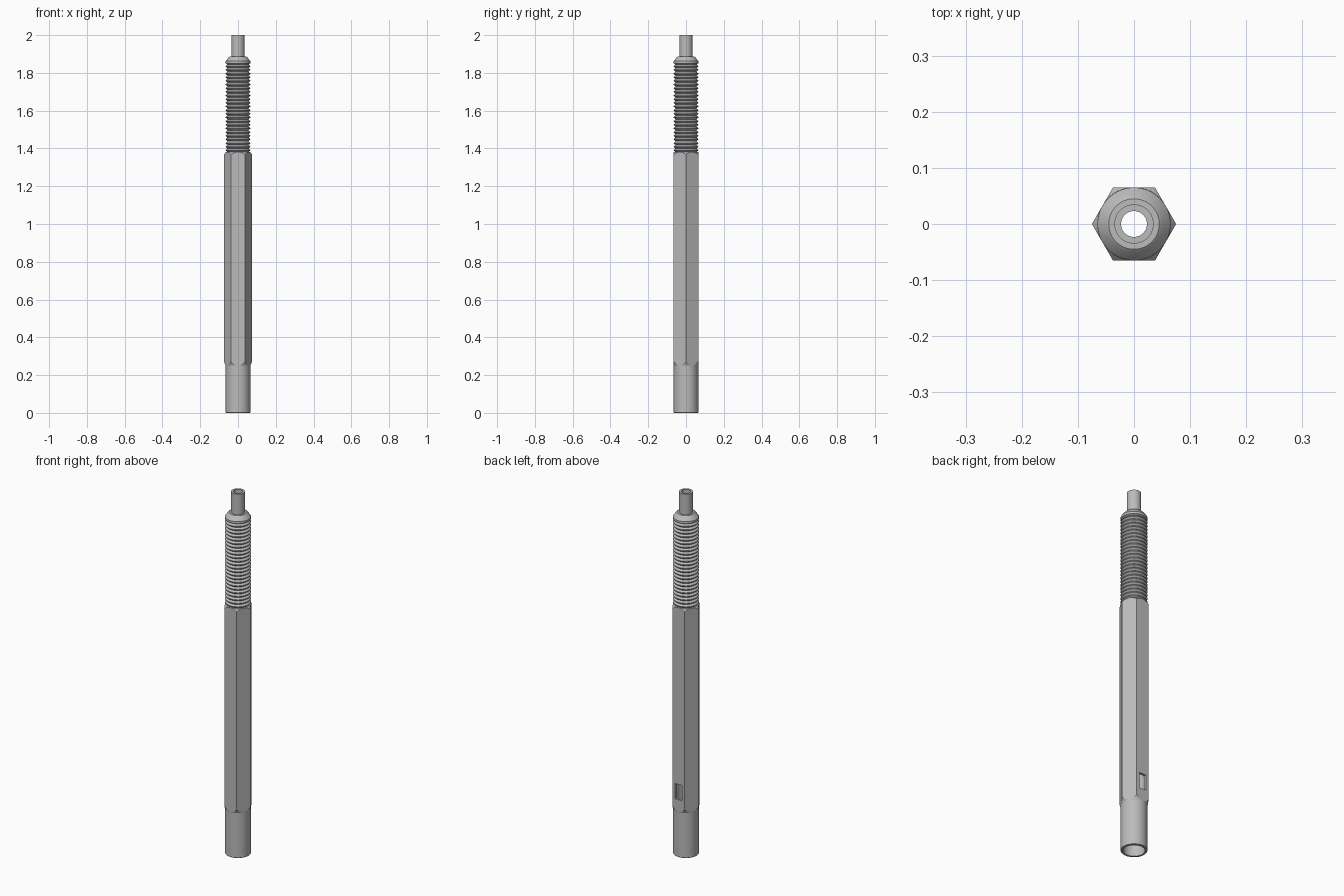
import bpy, bmesh, math

cube = bpy.data.objects.get("Cube")
if cube:
    bpy.data.objects.remove(cube, do_unlink=True)

steel = bpy.data.materials.new("grey steel")
steel.use_nodes = True
COLOUR = (0.5, 0.5, 0.5, 1)
steel.diffuse_color = COLOUR
steel.node_tree.nodes["Principled BSDF"].inputs["Base Color"].default_value = COLOUR

R = 0.065          # sleeve, thread crest and hexagon flat radius
CORNER = R / math.cos(math.pi / 6)
HEX_LOW, HEX_HIGH = 0.25, 1.38
WIDE_BORE, NARROW_BORE = 0.053, 0.023


def make_object(name, bm):
    bmesh.ops.recalc_face_normals(bm, faces=bm.faces[:])
    mesh = bpy.data.meshes.new(name)
    bm.to_mesh(mesh)
    bm.free()
    mesh.materials.append(steel)
    obj = bpy.data.objects.new(name, mesh)
    bpy.context.collection.objects.link(obj)
    return obj


def activate(obj):
    bpy.ops.object.select_all(action="DESELECT")
    obj.select_set(True)
    bpy.context.view_layer.objects.active = obj


def smooth(obj, degrees):
    activate(obj)
    bpy.ops.object.shade_smooth_by_angle(angle=math.radians(degrees))


def lathe(name, profile, sides=64):
    """Revolve a closed (radius, height) outline around z."""
    bm = bmesh.new()
    rings = []
    for i in range(sides):
        a = 2 * math.pi * i / sides
        rings.append([bm.verts.new((r * math.cos(a), r * math.sin(a), z)) for r, z in profile])
    n = len(profile)
    for i in range(sides):
        a, b = rings[i], rings[(i + 1) % sides]
        for j in range(n):
            k = (j + 1) % n
            bm.faces.new((a[j], b[j], b[k], a[k]))
    return make_object(name, bm)


def cylinder(name, radius, low, high, sides=64, top_radius=None):
    bm = bmesh.new()
    bmesh.ops.create_cone(bm, cap_ends=True, segments=sides, radius1=radius,
                          radius2=radius, depth=high - low)
    bmesh.ops.translate(bm, verts=bm.verts[:], vec=(0, 0, (low + high) / 2))
    return make_object(name, bm)


def box(name, size, centre):
    bm = bmesh.new()
    bmesh.ops.create_cube(bm, size=1)
    bmesh.ops.scale(bm, verts=bm.verts[:], vec=size)
    bmesh.ops.translate(bm, verts=bm.verts[:], vec=centre)
    return make_object(name, bm)


def boolean(obj, cutter, operation):
    cutter.hide_render = True
    mod = obj.modifiers.new(operation.lower(), "BOOLEAN")
    mod.object, mod.operation, mod.solver = cutter, operation, "EXACT"
    activate(obj)
    bpy.ops.object.modifier_apply(modifier=mod.name)
    bpy.data.objects.remove(cutter, do_unlink=True)


# Hexagonal body: corners on the x axis, flats front and back
body = cylinder("hexagonal_body", CORNER, HEX_LOW, HEX_HIGH, 6)
for v in body.data.vertices:
    a = round(math.atan2(v.co.y, v.co.x) / (math.pi / 6))
    if a % 2:      # turn the hexagon if a corner points along y
        for w in body.data.vertices:
            w.co.x, w.co.y = -w.co.y, w.co.x
        break

# Conical chamfers that scallop both ends of the hexagon
inner, wide = R - 0.0005, CORNER + 0.006
chamfer = lathe("chamfer_cutter", [
    (0.001, HEX_LOW - 0.001), (inner, HEX_LOW - 0.001), (wide, HEX_LOW + 0.035),
    (wide, HEX_HIGH - 0.02), (inner, HEX_HIGH + 0.001), (0.001, HEX_HIGH + 0.001)])
boolean(body, chamfer, "INTERSECT")

# Bore and the small window in the back flat
boolean(body, cylinder("bore_cutter", WIDE_BORE, 0.1, 1.5), "DIFFERENCE")
boolean(body, box("window_cutter", (0.042, 0.05, 0.085), (0, R, 0.36)), "DIFFERENCE")
smooth(body, 14)

# Plain round sleeve at the bottom
sleeve = lathe("bottom_sleeve", [
    (WIDE_BORE, 0), (R - 0.002, 0), (R, 0.002), (R, HEX_LOW + 0.002), (WIDE_BORE, HEX_LOW + 0.002)])
smooth(sleeve, 30)

# Threaded section with a chamfered shoulder
TURNS, THREAD_TOP = 24, 1.845
pitch = (THREAD_TOP - HEX_HIGH) / TURNS
root = R - 0.009
outline = [(NARROW_BORE, HEX_HIGH - 0.01), (root, HEX_HIGH - 0.01)]
for i in range(TURNS):
    z = HEX_HIGH + i * pitch
    outline += [(root, z), (R, z + 0.42 * pitch), (R, z + 0.58 * pitch)]
outline += [(root, THREAD_TOP), (R, THREAD_TOP + 0.005), (R, 1.862), (0.05, 1.882),
            (0.045, 1.886), (NARROW_BORE, 1.886)]
thread = lathe("threaded_section", outline)
smooth(thread, 25)

# Narrow tube at the top
neck = lathe("top_tube", [
    (NARROW_BORE, 1.88), (0.035, 1.88), (0.035, 2), (NARROW_BORE, 2)], 48)
smooth(neck, 30)
